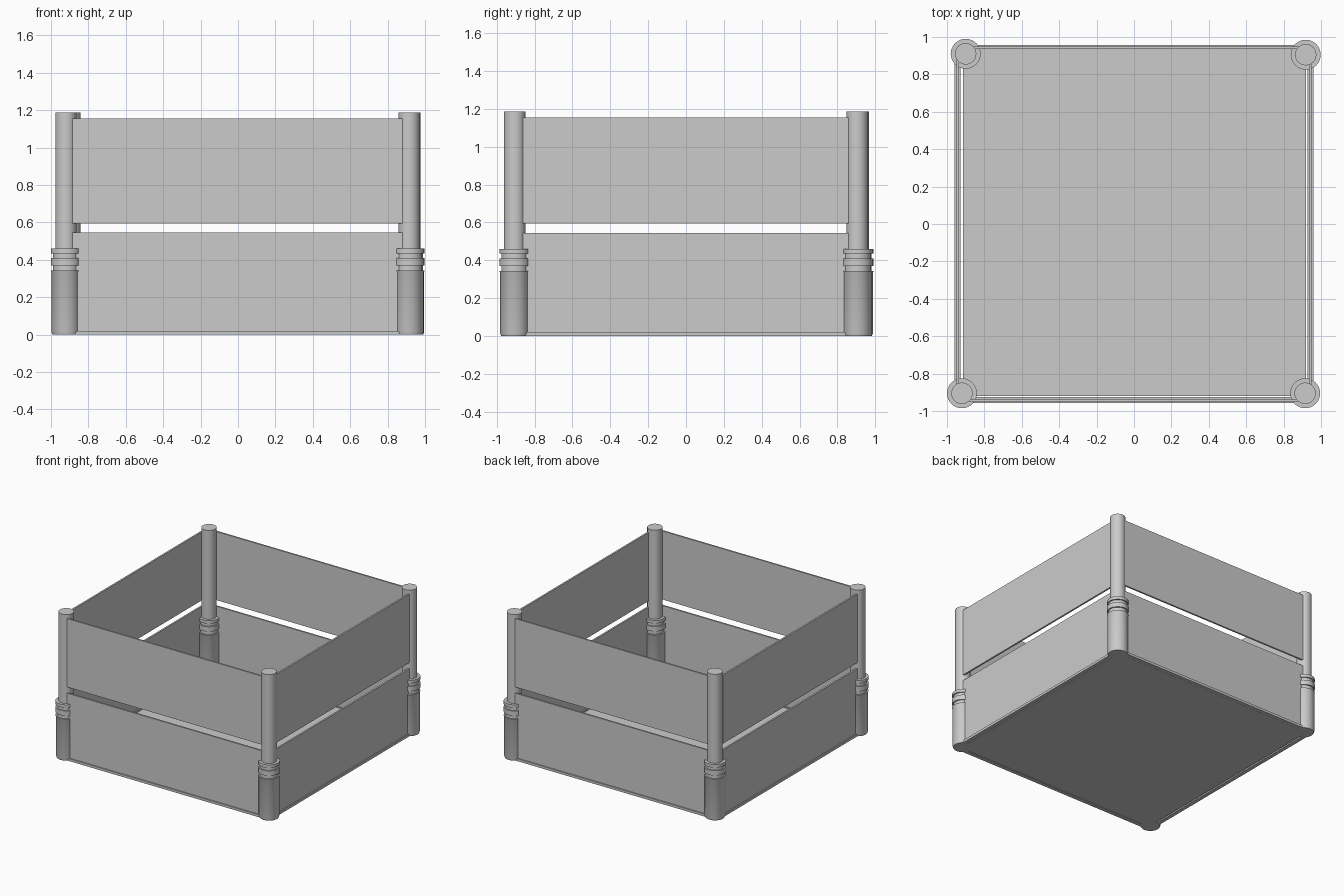
import bpy, bmesh, math

if "Cube" in bpy.data.objects:
    bpy.data.objects.remove(bpy.data.objects["Cube"])


def box(name, x0, x1, y0, y1, z0, z1):
    bm = bmesh.new()
    bmesh.ops.create_cube(bm, size=1)
    for v in bm.verts:
        v.co = ((x0 + x1) / 2 + v.co.x * (x1 - x0),
                (y0 + y1) / 2 + v.co.y * (y1 - y0),
                (z0 + z1) / 2 + v.co.z * (z1 - z0))
    me = bpy.data.meshes.new(name)
    bm.to_mesh(me)
    bm.free()
    ob = bpy.data.objects.new(name, me)
    bpy.context.collection.objects.link(ob)
    return ob


def lathe(name, profile, x, y, n=32):
    bm = bmesh.new()
    rings = [[bm.verts.new((r * math.cos(2 * math.pi * i / n),
                            r * math.sin(2 * math.pi * i / n), z))
              for i in range(n)] for r, z in profile]
    for a, b in zip(rings, rings[1:]):
        for i in range(n):
            j = (i + 1) % n
            bm.faces.new((a[i], a[j], b[j], b[i]))
    bm.faces.new(rings[0][::-1])
    bm.faces.new(rings[-1])
    me = bpy.data.meshes.new(name)
    bm.to_mesh(me)
    bm.free()
    ob = bpy.data.objects.new(name, me)
    ob.location = (x, y, 0)
    bpy.context.collection.objects.link(ob)
    bpy.context.view_layer.objects.active = ob
    ob.select_set(True)
    bpy.ops.object.shade_smooth_by_angle(angle=math.radians(35))
    ob.select_set(False)


# corner posts: thick foot, two collar rings, slim shaft
R = 0.08
post = [(R - 0.008, 0.0), (R - 0.003, 0.015), (R - 0.003, 0.335), (R, 0.34),
        (R, 0.342), (0.07, 0.342), (0.07, 0.37), (R, 0.37), (R, 0.41),
        (0.07, 0.41), (0.07, 0.435), (R, 0.435), (R, 0.46),
        (0.057, 0.46), (0.057, 1.187)]
corners = {"front_left": (-0.92, -0.905), "front_right": (0.915, -0.905),
           "back_left": (-0.9, 0.91), "back_right": (0.918, 0.905)}
for key, (x, y) in corners.items():
    lathe("post_" + key, post, x, y)

# floor plate
box("floor", -0.915, 0.92, -0.92, 0.925, 0.0, 0.015)

# bottom rails and the two tiers of thin wall panels on each side
tiers = (("rail", 0.0, 0.02, 0.016), ("lower_panel", 0.02, 0.545, 0.007),
         ("upper_panel", 0.595, 1.155, 0.007))
for part, z0, z1, h in tiers:
    for side, s in (("left", -1), ("right", 1)):
        c = s * 0.943
        box(f"{part}_{side}", c - h, c + h, -0.88, 0.88, z0, z1)
    for side, s in (("front", -1), ("back", 1)):
        c = s * 0.942
        box(f"{part}_{side}", -0.89, 0.89, c - h, c + h, z0, z1)
